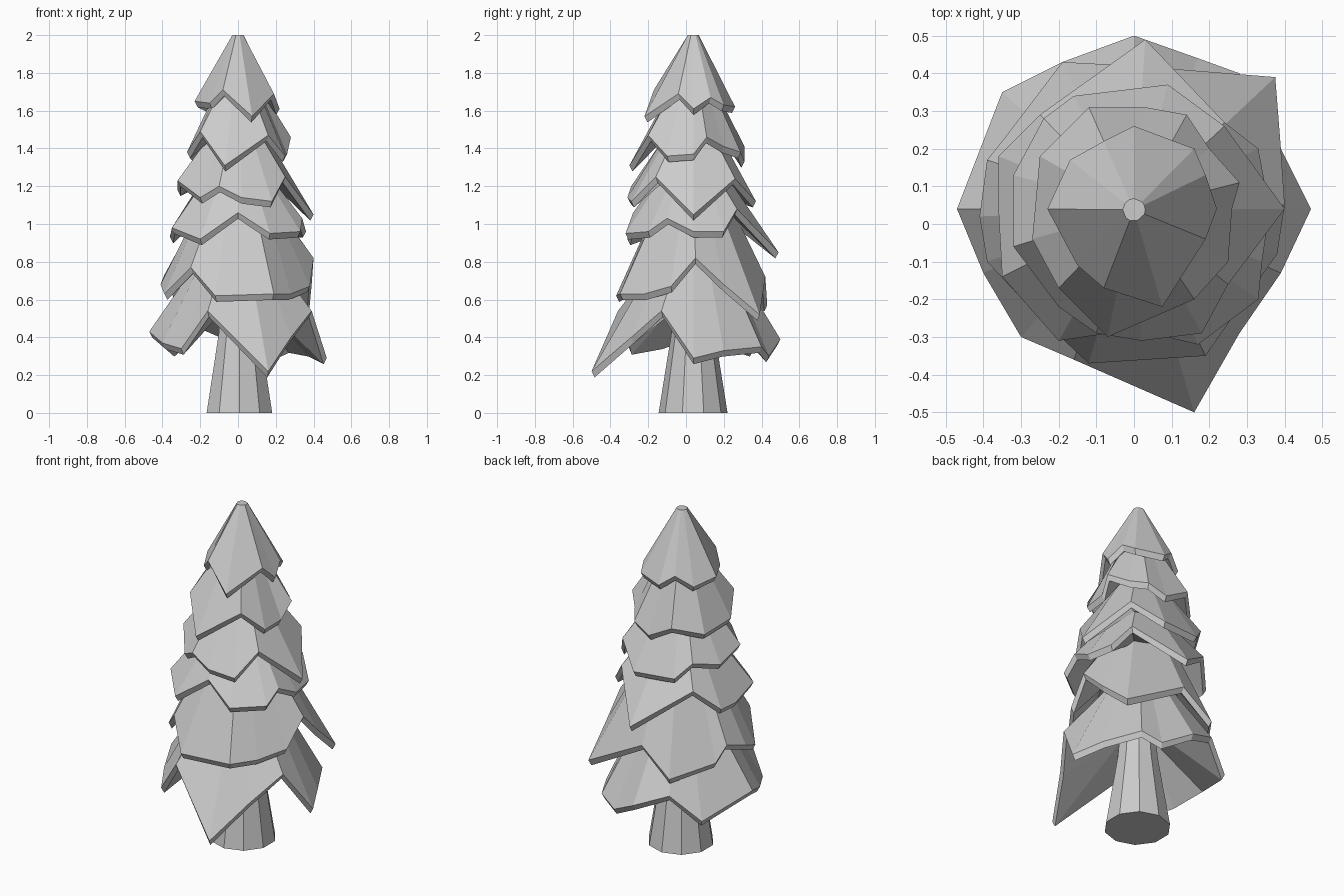
import bpy
import bmesh
from math import cos, sin, pi
from mathutils import Vector

default_cube = bpy.data.objects.get("Cube")
if default_cube:
    bpy.data.objects.remove(default_cube, do_unlink=True)

AXIS = Vector((0, 0.0375, 0))           # centre line of the branches
TRUNK_SHIFT = Vector((0.0075, 0, 0))    # the trunk stands slightly off centre
LIP_DROP = 0.032                        # height of the hem below each skirt
LIP_INSET = 0.017                       # how far that hem tucks inward

grey = bpy.data.materials.new("plain_grey")
grey.use_nodes = True
grey.diffuse_color = (0.6, 0.6, 0.6, 1)
grey.node_tree.nodes["Principled BSDF"].inputs["Base Color"].default_value = grey.diffuse_color


def build_rings(name, rings):
    """Bridge a stack of equal rings, cap both ends and make a flat-shaded object."""
    bm = bmesh.new()
    loops = [[bm.verts.new(p) for p in ring] for ring in rings]
    count = len(loops[0])
    for upper, lower in zip(loops, loops[1:]):
        for i in range(count):
            j = (i + 1) % count
            bm.faces.new((upper[i], lower[i], lower[j], upper[j]))
    bm.faces.new(loops[0])
    bm.faces.new(loops[-1])
    bmesh.ops.recalc_face_normals(bm, faces=bm.faces[:])
    mesh = bpy.data.meshes.new(name)
    bm.to_mesh(mesh)
    bm.free()
    mesh.materials.append(grey)
    obj = bpy.data.objects.new(name, mesh)
    bpy.context.collection.objects.link(obj)


def branch_tier(name, top, underside, hem_cm):
    """Skirt from a small top ring to a jagged hem, with a lip and a folded underside."""
    hem = [Vector(p) / 100 for p in hem_cm]
    outward = []
    for p in hem:
        away = p - AXIS
        away.z = 0
        outward.append(away.normalized())

    def collar(radius, z):
        return [AXIS + d * radius + Vector((0, 0, z)) for d in outward]

    lip = [p - d * LIP_INSET - Vector((0, 0, LIP_DROP)) for p, d in zip(hem, outward)]
    build_rings(name, [collar(*top), hem, lip, collar(*underside)])


# Tapered trunk
SIDES = 10
turns = [2 * pi * (i + 0.5) / SIDES for i in range(SIDES)]
build_rings("trunk", [
    [AXIS + TRUNK_SHIFT + Vector((radius * cos(t), radius * sin(t), z)) for t in turns]
    for radius, z in ((0.08, 0.8), (0.115, 0.42), (0.1825, 0))
])

# Branch skirts from the crown down; hems run counter-clockwise in hundredths
branch_tier("crown_branches", (0.03, 2), (0.12, 1.7), [
    (22, 4, 161), (19, 13, 167), (16, 20, 163), (0, 26, 162), (-8, 22, 168),
    (-17, 17, 162), (-23, 4, 165), (-15, -11, 164), (-8, -17, 171),
    (7.5, -22, 157), (19, -4, 169)])

branch_tier("upper_branches", (0.1, 1.75), (0.15, 1.48), [
    (26, 4, 137), (28, 11, 146), (20, 20, 141), (14, 29, 138), (3, 31, 133),
    (-12, 31, 141), (-25, 18, 136), (-27, -4, 138), (-20, -17, 149),
    (-7, -30, 131), (16, -20, 147), (25, -10, 136)])

branch_tier("upper_middle_branches", (0.13, 1.5), (0.18, 1.26), [
    (40, 4, 105), (24, 26, 124), (9, 37, 112), (-16, 34, 113), (-24, 28, 122),
    (-32, 13, 118), (-32, -6, 123), (-20, -22, 114), (-10, -29, 120),
    (2, -31, 114), (18, -29, 112), (25, -16, 125)])

branch_tier("lower_middle_branches", (0.16, 1.28), (0.2, 1.05), [
    (36, 4, 96), (33, 20, 96), (24, 27, 108), (3, 49, 85), (-25, 29, 106),
    (-36, 18, 94), (-36, 4, 93), (-35, -14, 98), (-20, -31, 92),
    (0, -28, 106), (17, -32, 95), (33, -20, 96), (34, -10, 103)])

branch_tier("lower_branches", (0.2, 1.1), (0.22, 0.83), [
    (40, 5, 82), (39, 20, 68), (37.5, 39, 52), (0, 42, 72), (-19, 43, 57),
    (-35, 22, 63), (-39, 17, 73), (-41, 2, 68), (-39, -10, 63),
    (-25, -25, 77), (-12, -37, 62), (19, -35, 63), (28, -22, 63), (38, -8, 67)])

branch_tier("bottom_branches", (0.2, 0.82), (0.12, 0.58), [
    (47, 4, 29), (39, 20, 33), (28, 40, 35), (17, 44, 30), (0, 50, 39),
    (-19, 43, 47), (-35, 35, 33), (-47, 4, 43), (-40, -13, 37),
    (-30, -30, 34), (-16, -36, 54), (16, -50, 22), (28, -29, 40), (39, -13, 54)])
